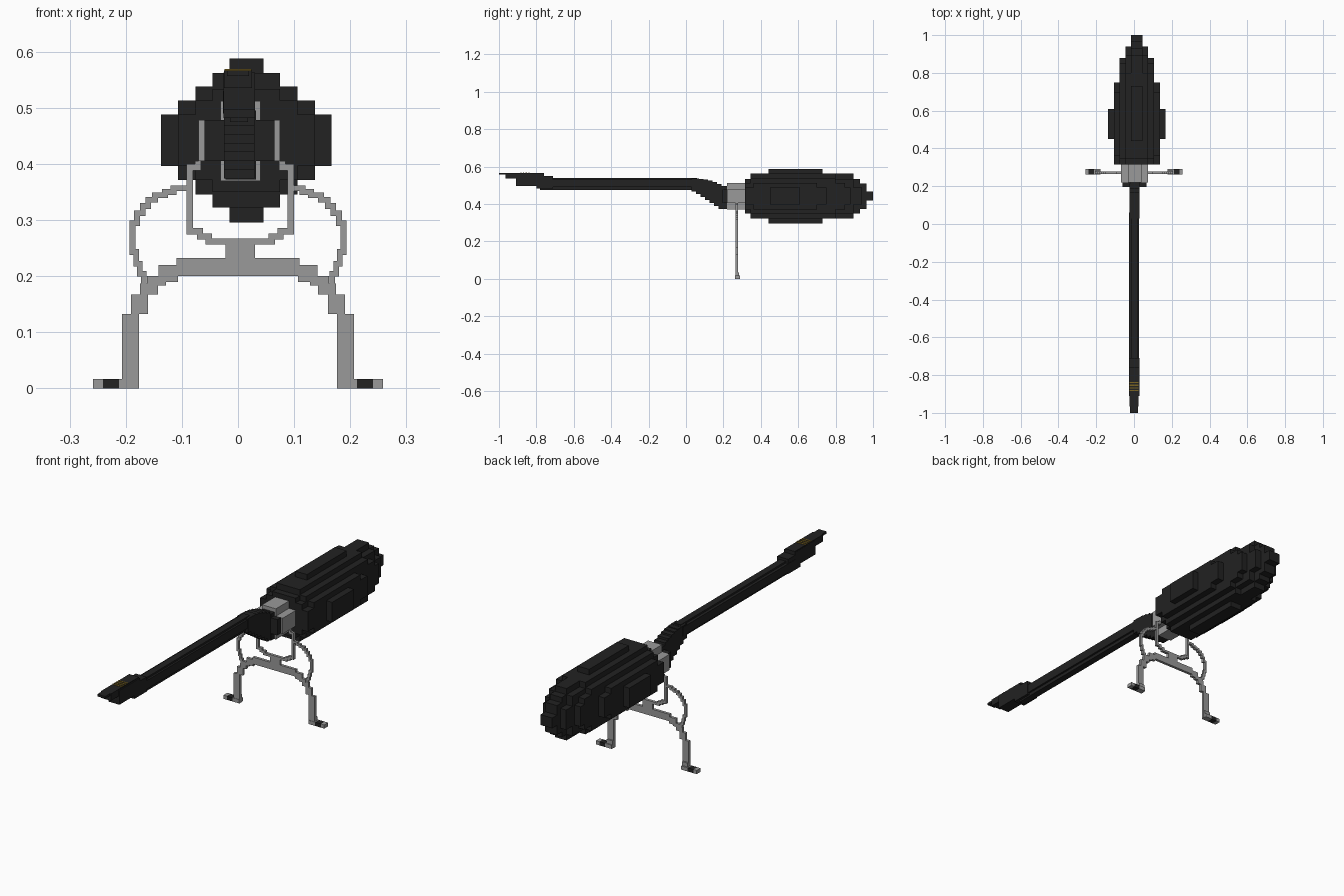
import bpy
import bmesh

default_cube = bpy.data.objects.get("Cube")
if default_cube:
    bpy.data.objects.remove(default_cube, do_unlink=True)


def make_material(name, red, green, blue):
    material = bpy.data.materials.new(name)
    material.use_nodes = True
    colour = (red, green, blue, 1)
    material.diffuse_color = colour
    shader = material.node_tree.nodes["Principled BSDF"]
    shader.inputs["Base Color"].default_value = colour
    shader.inputs["Roughness"].default_value = 0.8
    return material


black = make_material("matte black", 0.016, 0.016, 0.016)
grey = make_material("metal grey", 0.32, 0.32, 0.32)
gold = make_material("dull gold", 0.2, 0.13, 0.015)


def build(name, material, boxes):
    """One object from axis-aligned boxes, each an (x, y, z) triple of ranges."""
    bm = bmesh.new()
    for ranges in boxes:
        cube = bmesh.ops.create_cube(bm, size=1)
        for vert in cube["verts"]:
            for axis, (low, high) in enumerate(ranges):
                vert.co[axis] = low if vert.co[axis] < 0 else high
    mesh = bpy.data.meshes.new(name)
    bm.to_mesh(mesh)
    bm.free()
    mesh.materials.append(material)
    obj = bpy.data.objects.new(name, mesh)
    bpy.context.collection.objects.link(obj)
    return obj


def around(centre, half):
    return (centre - half, centre + half)


def mirrored(boxes, centre=0):
    """The boxes plus their reflections across x = centre."""
    flipped = [((2 * centre - x[1], 2 * centre - x[0]), y, z) for x, y, z in boxes]
    return boxes + flipped


def stair_strip(points, thickness, depth):
    """A strip in the front plane that follows the points in square steps."""
    half = thickness / 2
    boxes = []
    for (xa, za), (xb, zb) in zip(points, points[1:]):
        left, right = sorted((xa, xb))
        bottom, top = sorted((za, zb))
        boxes.append(((left - half, right + half), depth, around(za, half)))
        boxes.append((around(xb, half), depth, (bottom - half, top + half)))
    return boxes


# Bulbous body: nested boxes of half width, half height, front and back
body_shells = [
    (0.152, 0.046, 0.45, 0.61),
    (0.122, 0.046, 0.315, 0.75),
    (0.122, 0.071, 0.36, 0.70),
    (0.091, 0.096, 0.345, 0.80),
    (0.091, 0.071, 0.315, 0.85),
    (0.091, 0.046, 0.33, 0.88),
    (0.06, 0.12, 0.345, 0.80),
    (0.06, 0.092, 0.315, 0.895),
    (0.06, 0.046, 0.33, 0.94),
    (0.03, 0.146, 0.44, 0.73),
    (0.03, 0.12, 0.345, 0.895),
    (0.03, 0.092, 0.33, 0.93),
    (0.03, 0.068, 0.33, 0.965),
    (0.03, 0.024, 0.33, 1.0),
]
build("body", black, [
    (around(0.015, width), (front, back), around(0.442, height))
    for width, height, front, back in body_shells
])

# Clamp collar and the dark neck in front of it
collar = (0.22, 0.318)
build("clamp_collar", grey, [
    ((-0.031, 0.04), collar, (0.37, 0.512)),
    ((-0.07, 0.075), collar, (0.405, 0.478)),
])
neck = (0.195, 0.222)
build("neck", black, [
    ((-0.022, 0.032), neck, (0.372, 0.495)),
    ((-0.06, 0.065), neck, (0.405, 0.478)),
])

# Straight handle with a stepped cross-section
build("handle", black, [
    (around(0, 0.027), (-0.76, 0.06), (0.49, 0.53)),
    (around(0.002, 0.016), (-0.78, 0.06), (0.475, 0.538)),
])

# Bend that steps down from the handle to the neck
steps = 7
bend = []
for i in range(steps):
    t = i / (steps - 1)
    start = 0.03 + 0.145 * t
    top = 0.535 - 0.04 * t * t
    bottom = 0.468 - 0.094 * t
    bend.append((around(0.002, 0.027), (start, start + 0.04), (bottom, top)))
build("handle_bend", black, bend)

# Flared handle tip, thinning towards the front
build("handle_tip", black, [
    (around(0, 0.02), (-1.0, -0.94), (0.557, 0.567)),
    (around(0, 0.025), (-0.965, -0.76), (0.535, 0.567)),
    (around(0.002, 0.028), (-0.91, -0.76), (0.497, 0.563)),
    (around(0.002, 0.028), (-0.80, -0.71), (0.482, 0.55)),
])
build("tip_bands", gold, [
    (around(0, 0.024), around(-0.84 - 0.014 * i, 0.003), (0.565, 0.569))
    for i in range(4)
])

# Stand frame: legs, stepped shoulders, crossbeam and post
plane = (0.264, 0.277)
build("stand_legs", grey, mirrored([
    ((0.176, 0.207), plane, (0, 0.133)),
    ((0.16, 0.191), plane, (0.133, 0.167)),
    ((0.143, 0.175), plane, (0.167, 0.187)),
    ((0.128, 0.162), plane, (0.183, 0.2)),
    ((0.107, 0.142), plane, (0.19, 0.22)),
]))
build("crossbeam", grey, [
    (around(0, 0.11), plane, (0.2, 0.232)),
    (around(0.004, 0.026), plane, (0.23, 0.26)),
])

# Feet with a dark band near the end
foot = (0.262, 0.29)
build("feet", grey, mirrored([
    ((0.178, 0.212), foot, (0, 0.017)),
    ((0.178, 0.207), (0.264, 0.284), (0.015, 0.035)),
    ((0.241, 0.258), foot, (0, 0.017)),
]))
build("foot_bands", black, mirrored([((0.212, 0.241), foot, (0, 0.017))]))

# Cradle that holds the clamp collar
cradle = [(0.004, 0.262), (0.05, 0.262), (0.06, 0.271), (0.076, 0.28),
          (0.094, 0.294), (0.094, 0.394), (0.079, 0.40)]
build("cradle", grey, mirrored(stair_strip(cradle, 0.011, plane), 0.004))

# Curved side braces
brace = [(0.095, 0.357), (0.115, 0.35), (0.13, 0.344), (0.148, 0.336),
         (0.16, 0.325), (0.17, 0.312), (0.18, 0.294), (0.188, 0.277),
         (0.188, 0.243), (0.181, 0.222), (0.175, 0.204), (0.168, 0.18)]
build("side_braces", grey, mirrored(stair_strip(brace, 0.01, plane)))
